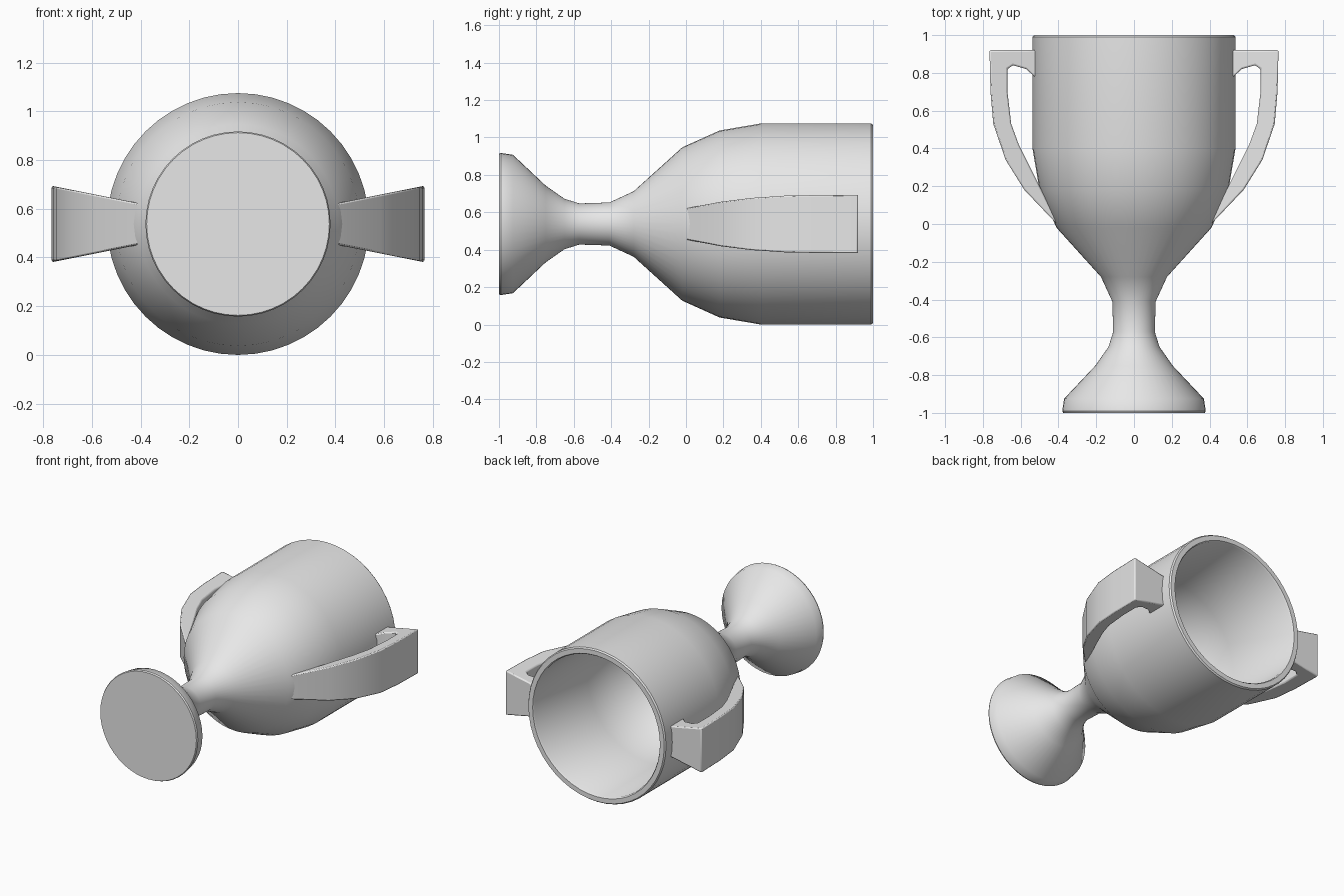
import bpy, bmesh, math
from mathutils import Vector

AXIS_Z = 0.5375   # height of the cup's lying axis
SIDES = 48

if "Cube" in bpy.data.objects:
    bpy.data.objects.remove(bpy.data.objects["Cube"], do_unlink=True)

# Single grey metal colour
metal = bpy.data.materials.new("grey metal")
metal.use_nodes = True
metal.diffuse_color = (0.8, 0.8, 0.8, 1)
metal.node_tree.nodes["Principled BSDF"].inputs["Base Color"].default_value = metal.diffuse_color


def make_object(name, bm):
    bmesh.ops.recalc_face_normals(bm, faces=bm.faces)
    mesh = bpy.data.meshes.new(name)
    bm.to_mesh(mesh)
    bm.free()
    mesh.materials.append(metal)
    obj = bpy.data.objects.new(name, mesh)
    obj.location.z = AXIS_Z
    bpy.context.collection.objects.link(obj)
    return obj


def smooth(obj, degrees):
    bpy.ops.object.select_all(action='DESELECT')
    obj.select_set(True)
    bpy.context.view_layer.objects.active = obj
    bpy.ops.object.shade_smooth_by_angle(angle=math.radians(degrees))


# Cup, stem and foot: one hollow profile (radius, y) turned about the y axis
profile = [
    (0, -1), (0.375, -1), (0.38, -0.99), (0.37, -0.925),          # foot
    (0.205, -0.75), (0.135, -0.65), (0.11, -0.57), (0.115, -0.41),  # stem
    (0.175, -0.28), (0.41, -0.02), (0.5, 0.18), (0.5375, 0.4),    # bowl
    (0.5375, 0.99), (0.53, 1), (0.497, 1), (0.49, 0.99),          # rim
    (0.49, 0.4), (0.455, 0.2), (0.36, 0), (0.14, -0.24), (0, -0.28),  # inside
]
bm = bmesh.new()
verts = [bm.verts.new((r, y, 0)) for r, y in profile]
edges = [bm.edges.new(pair) for pair in zip(verts, verts[1:])]
bmesh.ops.spin(bm, geom=verts + edges, cent=(0, 0, 0), axis=(0, 1, 0),
               angle=math.tau, steps=SIDES)
bmesh.ops.remove_doubles(bm, verts=bm.verts, dist=0.0005)
cup = make_object("trophy_cup", bm)
smooth(cup, 35)

# Handle: inner and outer outline points (x, y), widening away from the cup
sections = [
    ((0.505, 0.76), (0.505, 0.92)), ((0.57, 0.82), (0.57, 0.92)),
    ((0.64, 0.84), (0.66, 0.92)), ((0.67, 0.82), (0.765, 0.92)),
    ((0.67, 0.70), (0.76, 0.70)), ((0.65, 0.53), (0.745, 0.53)),
    ((0.61, 0.42), (0.68, 0.34)), ((0.53, 0.26), (0.58, 0.18)),
    ((0.45, 0.10), (0.38, -0.03)),
]
bm = bmesh.new()
rings = []
for inner, outer in sections:
    ring = []
    for (x, y), side in ((inner, -1), (outer, -1), (outer, 1), (inner, 1)):
        half_width = 0.08 + 0.2 * (x - 0.38)
        ring.append(bm.verts.new((x, y, side * half_width)))
    rings.append(ring)
for a, b in zip(rings, rings[1:]):
    for i in range(4):
        j = (i + 1) % 4
        bm.faces.new((a[i], a[j], b[j], b[i]))
bm.faces.new(rings[0])
bm.faces.new(rings[-1])
handles = make_object("handles", bm)
bevel = handles.modifiers.new("soft edges", 'BEVEL')
bevel.width = 0.008
bevel.segments = 2
bevel.limit_method = 'ANGLE'
bevel.angle_limit = math.radians(50)
handles.modifiers.new("left and right", 'MIRROR')
smooth(handles, 35)
